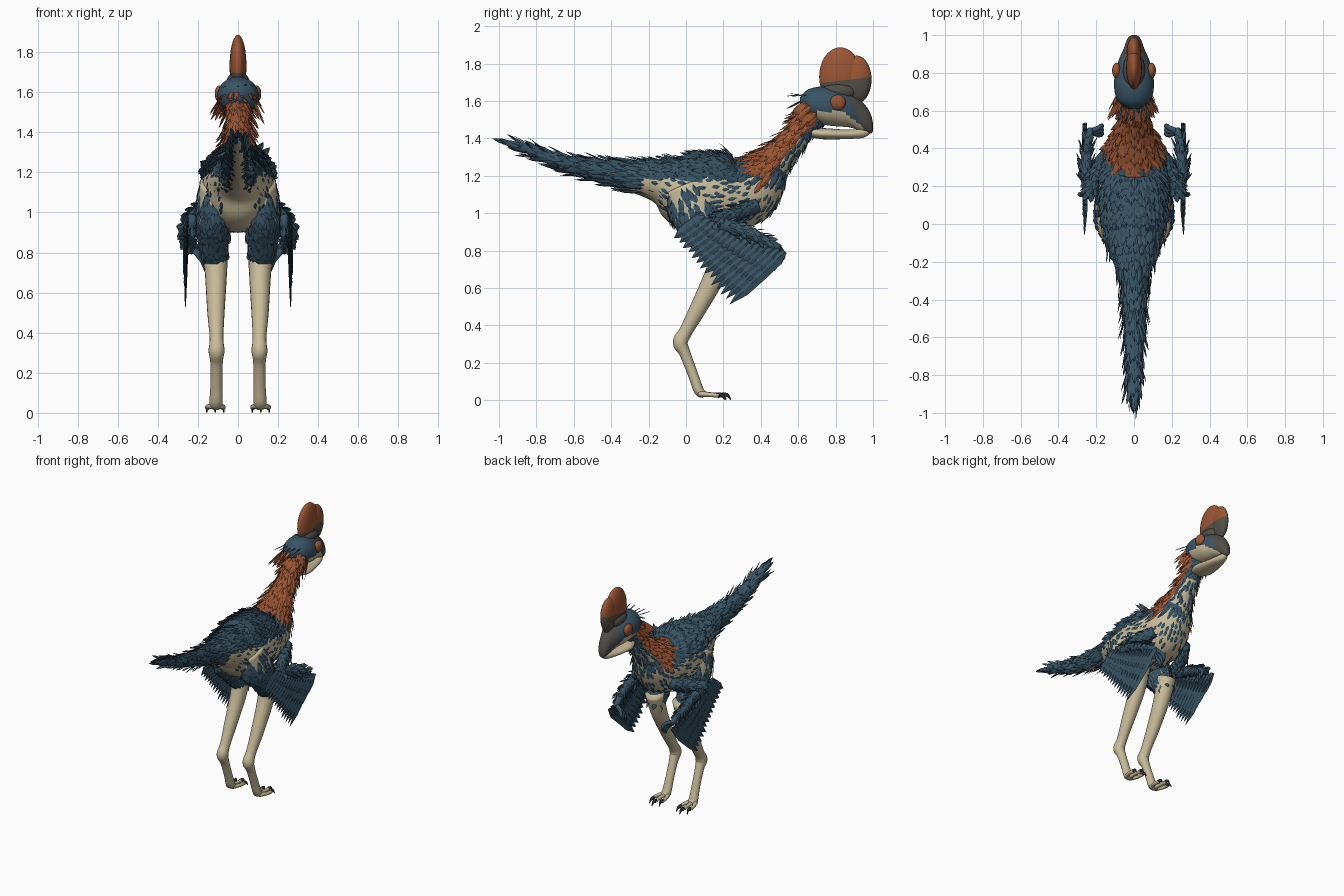
import bpy, bmesh, math, random
from mathutils import Vector

random.seed(4)
if "Cube" in bpy.data.objects:
    bpy.data.objects.remove(bpy.data.objects["Cube"])

COLOURS = {"slate_blue": (.04, .088, .13), "rust_orange": (.33, .092, .034), "cream_skin": (.58, .5, .32),
           "grey_horn": (.085, .078, .065), "dark_claw": (.025, .025, .03)}
MATS = []
for name, rgb in COLOURS.items():
    m = bpy.data.materials.new(name)
    m.use_nodes = True
    m.diffuse_color = (*rgb, 1)
    m.node_tree.nodes["Principled BSDF"].inputs["Base Color"].default_value = (*rgb, 1)
    MATS.append(m)
BLUE, ORANGE, CREAM, GREY, CLAW = range(5)


def finish(bm, name, mirror=False, smooth=True):
    me = bpy.data.meshes.new(name)
    for f in bm.faces:
        f.smooth = smooth
    bm.to_mesh(me)
    bm.free()
    for m in MATS:
        me.materials.append(m)
    ob = bpy.data.objects.new(name, me)
    bpy.context.collection.objects.link(ob)
    if mirror:
        ob.modifiers.new("Mirror", 'MIRROR').use_mirror_merge = False


class Tube:
    """Smooth path of (x, y, z, half width, half height) with oval sections."""

    def __init__(self, pts, upright=False):
        self.p, self.upright, self.end = pts, upright, len(pts) - 1

    def sample(self, t):
        t = min(max(t, 0), self.end)
        i = min(int(t), self.end - 1)
        u = t - i
        a, b, c, d = (self.p[min(max(k, 0), self.end)] for k in range(i - 1, i + 3))
        return [q + .5 * u * (r - o + u * (2 * o - 5 * q + 4 * r - s + u * (3 * (q - r) + s - o)))
                for o, q, r, s in zip(a, b, c, d)]

    def frame(self, t):
        v = self.sample(t)
        tan = (Vector(self.sample(t + .05)[:3]) - Vector(self.sample(t - .05)[:3])).normalized()
        if self.upright:
            tan = Vector((0, 1, 0))
        side = (Vector((1, 0, 0)) - tan * tan.x).normalized()
        return Vector(v[:3]), tan, side, tan.cross(side), max(v[3], .004), max(v[4], .004)

    def point(self, t, a):
        c, _, side, up, w, h = self.frame(t)
        return c + side * w * math.sin(a) + up * h * math.cos(a)

    def build(self, bm, rule, steps=4, around=20):
        rings = []
        n = self.end * steps
        for i in range(n + 1):
            rings.append([bm.verts.new(self.point(i / steps, math.tau * k / around)) for k in range(around)])
        faces = []
        for i in range(n):
            for k in range(around):
                j = (k + 1) % around
                f = bm.faces.new((rings[i][k], rings[i][j], rings[i + 1][j], rings[i + 1][k]))
                f.material_index = rule(f.calc_center_median(), (i + .5) / steps, math.tau * (k + .5) / around)
                faces.append(f)
        for ring, t in ((rings[0], 0), (rings[-1], self.end)):
            f = bm.faces.new(ring)
            f.material_index = rule(f.calc_center_median(), t, 0)
            faces.append(f)
        bmesh.ops.recalc_face_normals(bm, faces=faces)


def feather(bm, base, along, normal, length, width, mat):
    along = along.normalized()
    side = along.cross(normal).normalized()
    normal = side.cross(along)
    rows = []
    for s, w in ((0, .3), (.35, .9), (.75, .75)):
        c = base + along * length * s
        ridge = normal * width * .12
        rows.append([bm.verts.new(c - side * w * width / 2), bm.verts.new(c + ridge),
                     bm.verts.new(c + side * w * width / 2)])
    tip = bm.verts.new(base + along * length)
    for k in (0, 1):
        for r, q in zip(rows, rows[1:]):
            bm.faces.new((r[k], r[k + 1], q[k + 1], q[k])).material_index = mat
        bm.faces.new((rows[2][k], rows[2][k + 1], tip)).material_index = mat


def plumage(bm, tube, start, stop, gap, rule):
    """Staggered rows of feathers; rule gives (colour, length, width, lift) or None."""
    t, row = start, 0
    while t < stop:
        c, tan, side, up, w, h = tube.frame(t)
        n = max(5, int(math.pi * (w + h) / gap))
        for k in range(n):
            a = math.tau * (k + row % 2 / 2 + random.uniform(-.2, .2)) / n
            tt = t + random.uniform(-.05, .05)
            p = tube.point(tt, a)
            flow = (tube.point(tt + .1, a) - tube.point(tt - .1, a)).normalized()
            spec = rule(p, tt, a)
            if spec and flow.dot(tan) > .4:
                mat, length, width, lift = spec
                out = (side * math.sin(a) * h + up * math.cos(a) * w).normalized()
                lift *= random.uniform(.4, 1.6)
                feather(bm, p - out * .004, flow + out * lift, out, length * random.uniform(.8, 1.2), width, mat)
        step = (Vector(tube.sample(t + .1)[:3]) - Vector(tube.sample(t)[:3])).length * 10
        t += gap * 1.15 / max(step, .05)
        row += 1


# Body: one path from the head down the neck to the tail tip
spine = Tube([(0, .74, 1.57, .07, .07), (0, .64, 1.47, .062, .068), (0, .57, 1.38, .066, .07),
              (0, .47, 1.27, .1, .1), (0, .33, 1.13, .165, .19), (0, .15, 1.11, .19, .21),
              (0, 0, 1.12, .18, .2), (0, -.13, 1.17, .14, .125), (0, -.32, 1.2, .066, .075),
              (0, -.6, 1.255, .045, .042), (0, -.85, 1.34, .028, .02), (0, -.92, 1.365, .015, .01)])


def is_neck_back(t, a):
    return t < 3.4 and math.cos(a) > -.25


def skin(c, t, a):
    if is_neck_back(t, a):
        return ORANGE
    return CREAM if 1.5 < t < 3 or (t < 7.6 and c.z < 1.19) or (t > 7 and math.cos(a) < -.75) else BLUE


def coat(p, t, a):
    under = math.cos(a)
    if is_neck_back(t + random.uniform(-.2, .2), a):
        return ORANGE, .1, .036, .36
    if t > 5 and under < -.9:
        return None
    if t > 7.4:
        return BLUE, .125, .03, .26 if t < 10 else .12
    if t > 2.7 and p.z < 1.19:
        return (BLUE, .05, .025, .12) if random.random() < (.62 if t < 5.5 else .52) else None
    if t < 3:
        return (BLUE, .06, .027, .3) if random.random() < .85 else None
    return BLUE, .085, .036, .27


bm = bmesh.new()
spine.build(bm, skin, 5, 24)
finish(bm, "body")
bm = bmesh.new()
plumage(bm, spine, .35, 10.9, .027, coat)
# Ruff hanging from the back of the head
for k in range(34):
    a = random.uniform(-2, 2)
    out = Vector((math.sin(a), 0, math.cos(a)))
    base = Vector((.085 * out.x, random.uniform(.65, .72), 1.565 + .06 * out.z))
    feather(bm, base, Vector((out.x * .45, -.8, -.75 + .35 * out.z)), out, random.uniform(.09, .16), .028, ORANGE)
for k in range(5):
    feather(bm, Vector((k * .03 - .06, .65, 1.63)), Vector((k * .1 - .2, -1, random.uniform(-.1, .15))),
            Vector((0, 0, 1)), .12, .012, BLUE)
finish(bm, "body_feathers", smooth=False)

# Head with horn-coloured beak and pale cheeks
head = Tube([(0, .61, 1.59, .03, .03), (0, .65, 1.585, .085, .075), (0, .72, 1.577, .105, .1),
             (0, .8, 1.565, .1, .1), (0, .87, 1.55, .08, .09), (0, .92, 1.53, .058, .085),
             (0, .965, 1.5, .042, .07), (0, .99, 1.475, .028, .048), (0, 1, 1.46, .012, .02)], True)


def face_colour(c, t, a):
    if c.z < 1.545 - max(0, c.y - .84) * .8 and .7 < c.y < .95:
        return CREAM
    return GREY if c.y + .45 * (c.z - 1.6) > .88 else BLUE


bm = bmesh.new()
head.build(bm, face_colour, 8, 40)
finish(bm, "head")
bm = bmesh.new()
Tube([(0, .67, 1.43, .05, .025), (0, .74, 1.425, .075, .03), (0, .86, 1.422, .055, .025),
      (0, .95, 1.428, .03, .024), (0, .985, 1.44, .01, .01)], True).build(bm, lambda c, t, a: CREAM)
finish(bm, "lower_jaw")


def ellipsoid(bm, centre, radii):
    vs = bmesh.ops.create_uvsphere(bm, u_segments=28, v_segments=18, radius=1)["verts"]
    for v in vs:
        v.co = Vector(centre) + Vector(a * b for a, b in zip(v.co, radii))


# Two-lobed crest, horn at its foot
bm = bmesh.new()
ellipsoid(bm, (0, .825, 1.73), (.042, .113, .157))
ellipsoid(bm, (0, .912, 1.715), (.039, .08, .128))
ellipsoid(bm, (0, .815, 1.65), (.058, .1, .052))
cut = Vector((0, -.12, 1))
bmesh.ops.bisect_plane(bm, geom=bm.verts[:] + bm.edges[:] + bm.faces[:], plane_co=(0, .85, 1.712), plane_no=cut)
for f in bm.faces:
    f.material_index = ORANGE if (f.calc_center_median() - Vector((0, .85, 1.712))).dot(cut) > 0 else GREY
finish(bm, "crest")
bm = bmesh.new()
ellipsoid(bm, (.092, .812, 1.592), (.024, .042, .042))
for f in bm.faces:
    f.material_index = ORANGE
finish(bm, "eye", True)

# Legs, toes and claws
thigh = Tube([(.1, -.01, 1.14, .09, .11), (.118, .04, 1.02, .088, .13), (.122, .11, .9, .08, .1),
              (.117, .18, .78, .06, .065)])
bm = bmesh.new()
thigh.build(bm, lambda c, t, a: CREAM)
Tube([(.113, .21, .84, .065, .065), (.11, .16, .68, .054, .058), (.11, .07, .5, .043, .046),
      (.107, 0, .37, .034, .036), (.107, -.03, .31, .04, .041), (.107, -.005, .25, .031, .03),
      (.108, .04, .13, .03, .027), (.11, .07, .05, .033, .027), (.11, .1, .03, .025, .018)]
     ).build(bm, lambda c, t, a: CREAM)
for dx, reach in ((-.036, .18), (.004, .205), (.042, .175)):
    x = .11 + dx
    Tube([(.11 + dx * .4, .07, .035, .017, .016), (x, (reach + .08) / 2, .03, .012, .012),
          (x, reach, .026, .012, .013)]).build(bm, lambda c, t, a: CREAM, 3, 10)
    Tube([(x, reach - .012, .029, .012, .012), (x, reach + .016, .028, .009, .01),
          (x + dx * .1, reach + .034, .004, .002, .002)]).build(bm, lambda c, t, a: CLAW, 3, 8)
finish(bm, "leg", True)


def thigh_coat(p, t, a):
    if p.z > 1.06 and random.random() < .6:
        return None
    return BLUE, .075, .036, .14


bm = bmesh.new()
plumage(bm, thigh, .2, 2.95, .028, thigh_coat)
finish(bm, "thigh_feathers", True, False)

# Wing arm and fingers with their small feathers
arm = Tube([(.14, .38, 1.04, .035, .04), (.19, .27, 1.0, .038, .04), (.235, .17, .95, .035, .04),
            (.25, .27, .92, .032, .035), (.25, .39, .87, .025, .03), (.23, .5, .81, .018, .022)])
bm = bmesh.new()
arm.build(bm, lambda c, t, a: BLUE, 5, 14)
for k in range(3):
    y, z = .52 - k * .02, .77 - k * .015
    Tube([(.23, .49, .82, .016, .016), (.185, y - .01, z + .03, .013, .013), (.17, y, z, .012, .012),
          (.165, y - .01, z - .03, .004, .004)]).build(bm, lambda c, t, a: BLUE, 3, 8)
finish(bm, "arm", True)
bm = bmesh.new()
plumage(bm, arm, .2, 4.3, .03, lambda p, t, a: (BLUE, .062, .034, .45))
finish(bm, "arm_feathers", True, False)

# Flight feathers in three overlapping layers
bm = bmesh.new()
for layer, (share, count) in enumerate(((1, 14), (.7, 14), (.42, 15))):
    for k in range(count):
        u = k / (count - 1)
        root = Vector((.245 + layer * .007 + u * .004, .1 + .43 * u, .98 - .185 * u - .05 * u * (1 - u)))
        tip = Vector((.262 + layer * .005, -.06 + .29 * u, .87 - .36 * u))
        d = tip - root
        feather(bm, root, d, Vector((1, 0, 0)), d.length * share * random.uniform(.96, 1.03), .078, BLUE)
finish(bm, "flight_feathers", True, False)
